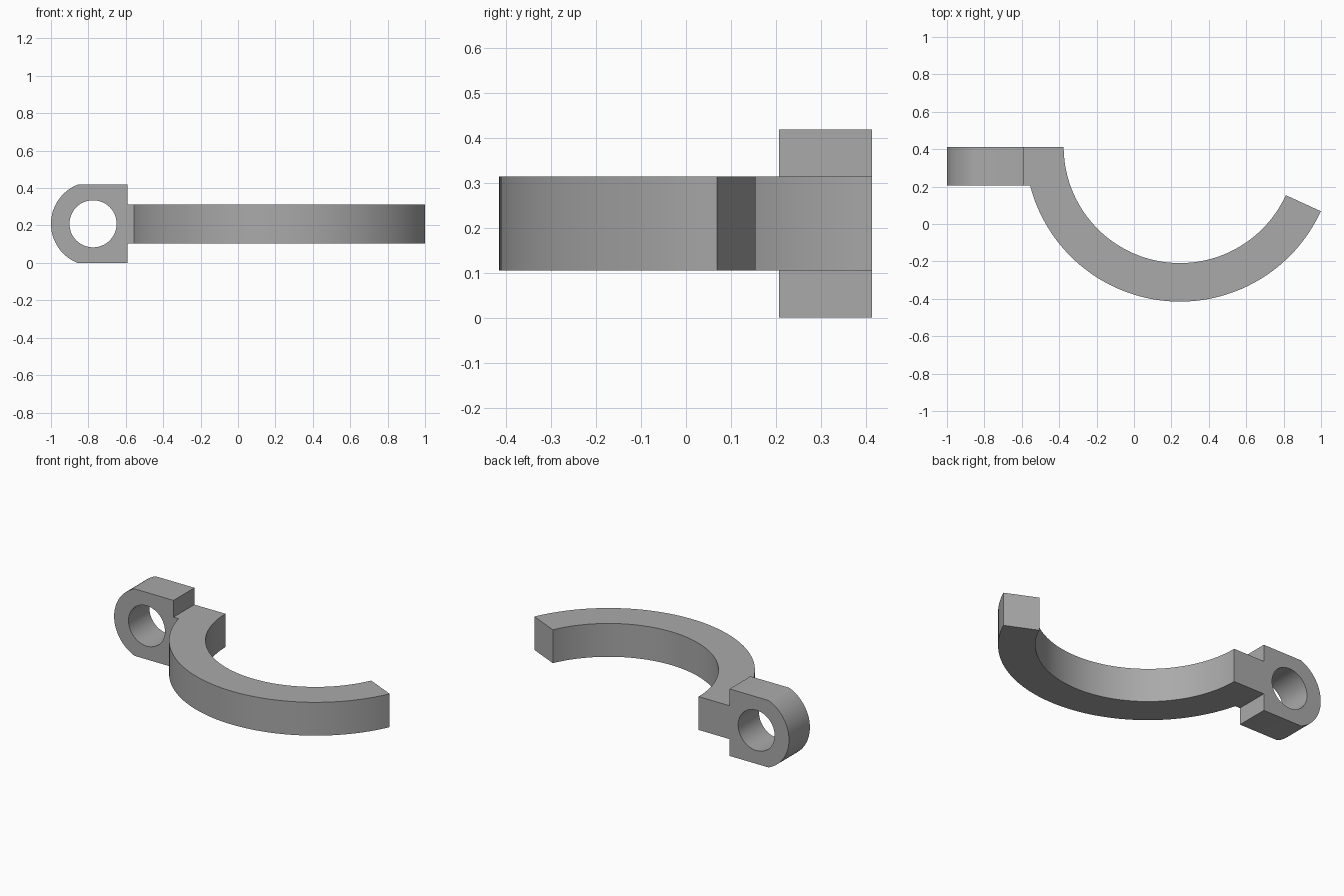
import bpy, bmesh
from math import radians, cos, sin, acos, asin, pi
from mathutils import Vector

cube = bpy.data.objects.get("Cube")
if cube:
    bpy.data.objects.remove(cube, do_unlink=True)

grey = bpy.data.materials.new("plain grey")
grey.use_nodes = True
colour = (0.4, 0.4, 0.4, 1)
grey.diffuse_color = colour
grey.node_tree.nodes["Principled BSDF"].inputs["Base Color"].default_value = colour


def arc(cx, cy, r, start, end, steps):
    return [(cx + r * cos(start + (end - start) * i / steps),
             cy + r * sin(start + (end - start) * i / steps)) for i in range(steps + 1)]


def prism(name, loops, place, depth):
    """Fill closed 2D loops (outline, then holes) and extrude along depth."""
    bm = bmesh.new()
    edges = []
    for loop in loops:
        vs = [bm.verts.new(place(*p)) for p in loop]
        edges += [bm.edges.new((v, vs[(i + 1) % len(vs)])) for i, v in enumerate(vs)]
    bmesh.ops.triangle_fill(bm, edges=edges, use_beauty=True)
    ext = bmesh.ops.extrude_face_region(bm, geom=bm.faces[:], use_keep_orig=True)
    moved = [g for g in ext["geom"] if isinstance(g, bmesh.types.BMVert)]
    bmesh.ops.translate(bm, verts=moved, vec=depth)
    bmesh.ops.recalc_face_normals(bm, faces=bm.faces[:])
    mesh = bpy.data.meshes.new(name)
    bm.to_mesh(mesh)
    bm.free()
    mesh.materials.append(grey)
    obj = bpy.data.objects.new(name, mesh)
    bpy.context.collection.objects.link(obj)
    return obj


back, front, mid = 0.413, 0.207, 0.209      # lug depth range and mid height
cx, r_in, r_out = 0.246, 0.622, 0.828       # curved arm
tip = radians(-24.6)
root = -pi + asin((back - front) / r_out)   # where the arm meets the tab
tab_x = -0.59

# Curved arm with its square tab
arm_outline = (arc(cx, back, r_in, tip, -pi, 64)
               + [(tab_x - 0.01, back), (tab_x - 0.01, front)]
               + arc(cx, back, r_out, root, tip, 64))
arm = prism("curved_arm", [arm_outline], lambda x, y: (x, y, 0.105), Vector((0, 0, 0.208)))

# Pivot lug: rounded on one side, flat elsewhere, with a round bore
lug_x, lug_r = -0.775, 0.225
corner = acos(-(lug_r**2 - mid**2)**0.5 / lug_r)
lug_outline = [(tab_x, 0), (tab_x, 2 * mid)] + arc(lug_x, mid, lug_r, corner, 2 * pi - corner, 32)
bore = arc(lug_x, mid, 0.126, 0, 2 * pi, 48)[:-1]
lug = prism("pivot_lug", [lug_outline, bore], lambda x, z: (x, front, z), Vector((0, back - front, 0)))

# Fuse both into one solid
union = arm.modifiers.new("fuse", "BOOLEAN")
union.operation = "UNION"
union.solver = "EXACT"
union.object = lug
bpy.ops.object.select_all(action="DESELECT")
bpy.context.view_layer.objects.active = arm
arm.select_set(True)
bpy.ops.object.modifier_apply(modifier=union.name)
bpy.data.objects.remove(lug, do_unlink=True)
arm.name = "hinged_arm"
bpy.ops.object.shade_smooth_by_angle(angle=radians(30))
